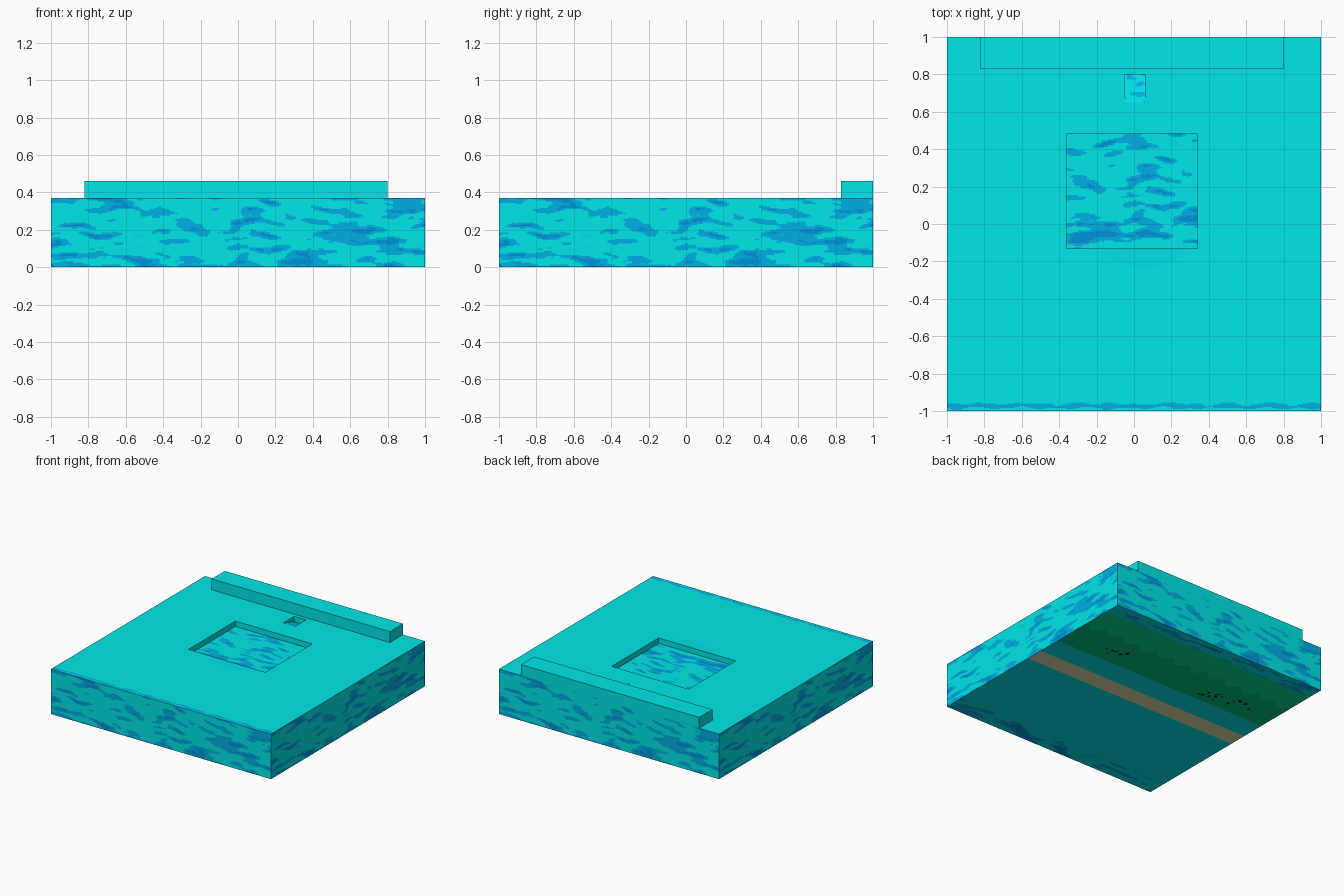
import bpy, bmesh
from mathutils import Vector, noise

if "Cube" in bpy.data.objects:
    bpy.data.objects.remove(bpy.data.objects["Cube"])

TOP, FLOOR = 0.37, 0.325          # slab height and pool floor height
PX0, PX1, PY0, PY1 = -0.36, 0.34, -0.13, 0.48   # pool opening
NX0, NX1, NY0, NY1 = -0.05, 0.06, 0.65, 0.80    # small ramped notch


def srgb(r, g, b):
    lin = lambda c: (c / 12.92 if c <= 0.04045 else ((c + 0.055) / 1.055) ** 2.4)
    return tuple(lin(c / 255) for c in (r, g, b)) + (1,)


PALETTE = [("turquoise", (0, 232, 232)), ("light_cyan", (0, 246, 252)),
           ("water_blue", (0, 176, 228)), ("deep_blue", (0, 146, 218)),
           ("green", (0, 222, 146)), ("dark_green", (0, 196, 130)),
           ("sand", (222, 222, 168)), ("black", (10, 25, 20))]
MATS = []
for name, col in PALETTE:
    m = bpy.data.materials.new(name)
    m.diffuse_color = srgb(*col)
    m.use_nodes = True
    m.node_tree.nodes["Principled BSDF"].inputs["Base Color"].default_value = m.diffuse_color
    MATS.append(m)
TURQ, LIGHT, BLUE, DEEP, GREEN, DGREEN, SAND, BLACK = range(8)


def steps(a, b, n):
    return [a + (b - a) * i / n for i in range(n + 1)]


def ripple(u, v):
    """Horizontal water streaks: picks a colour from stretched noise."""
    v += 0.025 * noise.noise(Vector((u * 6, v * 4, 7.3)))
    n = noise.noise(Vector((u * 6.5, v * 27, 2.7)))
    n += 0.2 * noise.noise(Vector((u * 20, v * 60, 5.1)))
    return DEEP if n > 0.42 else BLUE if n > 0.11 else LIGHT if n < -0.55 else TURQ


def panel(bm, us, vs, pos, rule, flip=False):
    """Grid of quads; rule gives the colour of each cell, None leaves a hole."""
    grid = {}

    def vert(i, j):
        if (i, j) not in grid:
            grid[i, j] = bm.verts.new(pos(us[i], vs[j]))
        return grid[i, j]
    for i in range(len(us) - 1):
        for j in range(len(vs) - 1):
            k = rule((us[i] + us[i + 1]) / 2, (vs[j] + vs[j + 1]) / 2)
            if k is None:
                continue
            q = [vert(i, j), vert(i + 1, j), vert(i + 1, j + 1), vert(i, j + 1)]
            bm.faces.new(q[::-1] if flip else q).material_index = k


def quad(bm, pts, k=TURQ):
    bm.faces.new([bm.verts.new(p) for p in pts]).material_index = k


def finish(bm, name):
    me = bpy.data.meshes.new(name)
    bm.to_mesh(me)
    bm.free()
    for m in MATS:
        me.materials.append(m)
    ob = bpy.data.objects.new(name, me)
    bpy.context.collection.objects.link(ob)
    return ob


# Slab sides with water streaks
bm = bmesh.new()
us, zs = steps(-1, 1, 200), steps(0, TOP, 56)
panel(bm, us, zs, lambda u, z: (u, -1, z), ripple)
panel(bm, us, zs, lambda u, z: (1, u, z), ripple)
panel(bm, us, zs, lambda u, z: (-u, 1, z), ripple)
panel(bm, us, zs, lambda u, z: (-1, -u, z), ripple)
finish(bm, "slab_sides")


# Slab top with two openings, a streaked front rim and a pale glow by the pool
def top_rule(x, y):
    if PX0 < x < PX1 and PY0 < y < PY1 or NX0 < x < NX1 and NY0 < y < NY1:
        return None
    if y < -0.955:
        wave = -0.973 + 0.012 * noise.noise(Vector((x * 9, 0, 4)))
        wide = 0.011 + 0.016 * noise.noise(Vector((x * 11, 3, 1)))
        return BLUE if abs(y - wave) < wide else TURQ
    if y < PY0 and ((x - 0.06) / 0.22) ** 2 + ((y - PY0) / 0.10) ** 2 < 1:
        return LIGHT
    return TURQ


bm = bmesh.new()
xs = sorted(set(steps(-1, 1, 160) + [PX0, PX1, NX0, NX1]))
ys = steps(-1, -0.955, 8) + steps(-0.25, PY0, 14) + [PY1, NY0, NY1, 1]
panel(bm, xs, ys, lambda x, y: (x, y, TOP), top_rule)
finish(bm, "slab_top")

# Pool recess: streaked floor and plain walls
bm = bmesh.new()
panel(bm, steps(PX0, PX1, 70), steps(PY0, PY1, 90),
      lambda x, y: (x, y, FLOOR), ripple)
loop = [(PX0, PY0), (PX0, PY1), (PX1, PY1), (PX1, PY0)]
for (ax, ay), (bx, by) in zip(loop, loop[1:] + loop[:1]):
    quad(bm, [(ax, ay, FLOOR), (bx, by, FLOOR), (bx, by, TOP), (ax, ay, TOP)])
finish(bm, "pool_recess")

# Small notch: floor ramps down toward the back
bm = bmesh.new()
low = TOP - 0.045
panel(bm, steps(NX0, NX1, 12), steps(NY0, NY1, 16),
      lambda x, y: (x, y, TOP + (low - TOP) * (y - NY0) / (NY1 - NY0)),
      lambda x, y: BLUE if noise.noise(Vector((x * 20, y * 38, 9))) > 0.2 else LIGHT)
quad(bm, [(NX0, NY1, low), (NX1, NY1, low), (NX1, NY1, TOP), (NX0, NY1, TOP)])
quad(bm, [(NX0, NY0, TOP), (NX0, NY1, low), (NX0, NY1, TOP)])
quad(bm, [(NX1, NY0, TOP), (NX1, NY1, TOP), (NX1, NY1, low)])
finish(bm, "small_notch")


# Underside: bands of streaks, scalloped green, sand and turquoise
def under_rule(x, y):
    if y > 0.87 or y < -0.84:
        return ripple(x, y)
    if y > 0.30:
        for cx, cy in ((0.56, 0.45), (-0.40, 0.42), (-0.67, 0.45)):
            near = abs(x - cx) < 0.10 and abs(y - cy) < 0.06
            if near and noise.noise(Vector((x * 28, y * 28, 1))) > 0.3:
                return BLACK
        wave = abs((x * 6) % 1 - 0.5)
        return DGREEN if y < 0.58 + 0.16 * wave else GREEN
    return SAND if -0.05 < y < 0.10 else TURQ


bm = bmesh.new()
ys = (steps(-1, -0.84, 20) + [-0.05, 0.10] + steps(0.30, 0.87, 44)
      + steps(0.87, 1, 16)[1:])
panel(bm, steps(-1, 1, 140), ys, lambda x, y: (x, y, 0), under_rule, flip=True)
finish(bm, "slab_underside")

# Rail along the back edge
bm = bmesh.new()
bmesh.ops.create_cube(bm, size=1)
for v in bm.verts:
    v.co = (v.co.x * 1.62 - 0.01, v.co.y * 0.17 + 0.915, v.co.z * 0.09 + 0.415)
bm.normal_update()
bmesh.ops.delete(bm, geom=[f for f in bm.faces if f.normal.z < -0.5],
                 context='FACES_ONLY')
finish(bm, "back_rail")
